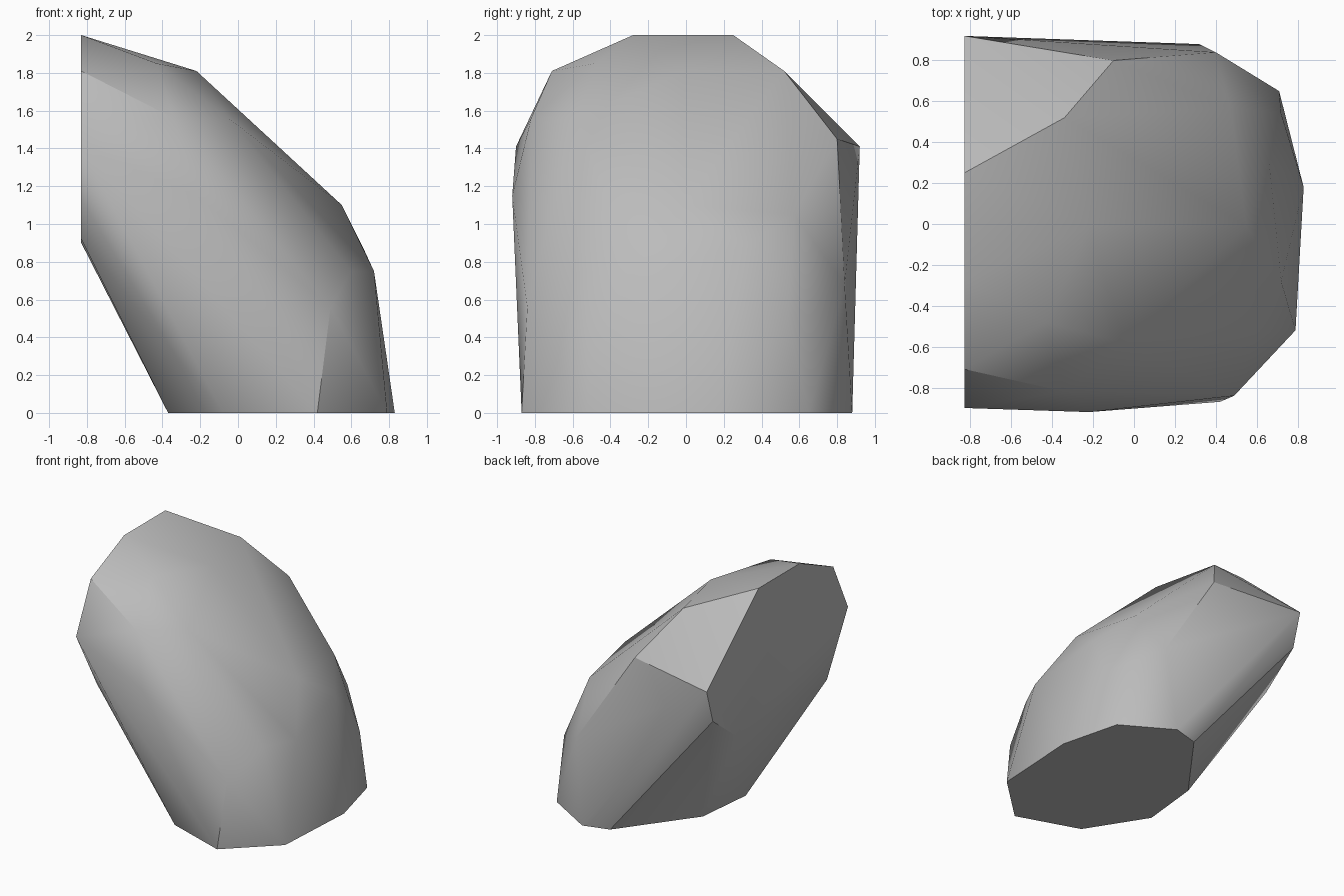
import bpy
import bmesh
import math

cube = bpy.data.objects.get("Cube")
if cube:
    bpy.data.objects.remove(cube, do_unlink=True)

# Flat footing on the ground
footing = [(.32, .88), (.11, .82), (-.32, .24), (-.37, -.24), (-.08, -.7),
           (.42, -.87), (.79, -.52), (.83, .18), (.71, .65)]

# Flat upright cleft, as (y, z)
cleft = [(-.28, 2), (.25, 2), (.92, 1.41), (.84, 1.14), (.53, .9),
         (-.63, .92), (-.9, 1.41), (-.71, 1.81)]

# Weathered corners between the two flats
corners = [(-.34, .52, 1.81), (-.1, .8, 1.45), (.4, .84, .68),
           (.47, .57, 1.05), (.72, .54, .5), (.66, .31, .88),
           (.55, -.01, 1.1), (.72, -.28, .75), (.6, -.53, .75),
           (.49, -.84, .56), (-.22, -.92, 1.15), (-.34, -.82, 1.56),
           (-.05, -.58, 1.56), (-.22, -.01, 1.81), (-.43, -.48, 1.85)]

points = [(x, y, 0) for x, y in footing]
points += [(-.83, y, z) for y, z in cleft] + corners

# Wrap the corners in a faceted shell
bm = bmesh.new()
for p in points:
    bm.verts.new(p)
hull = bmesh.ops.convex_hull(bm, input=bm.verts)
loose = [v for v in bm.verts if not v.link_faces]
bmesh.ops.delete(bm, geom=loose, context='VERTS')
bmesh.ops.dissolve_limit(bm, angle_limit=math.radians(1),
                         verts=bm.verts, edges=bm.edges)
bmesh.ops.recalc_face_normals(bm, faces=bm.faces)
mesh = bpy.data.meshes.new("boulder")
bm.to_mesh(mesh)
bm.free()

boulder = bpy.data.objects.new("boulder", mesh)
bpy.context.collection.objects.link(boulder)

# Plain stone colour
stone = bpy.data.materials.new("grey_stone")
stone.use_nodes = True
colour = (.5, .5, .5, 1)
stone.diffuse_color = colour
stone.node_tree.nodes["Principled BSDF"].inputs["Base Color"].default_value = colour
mesh.materials.append(stone)

# Soft faces with crisp ridges
bpy.ops.object.select_all(action='DESELECT')
boulder.select_set(True)
bpy.context.view_layer.objects.active = boulder
bpy.ops.object.shade_smooth_by_angle(angle=math.radians(30))
